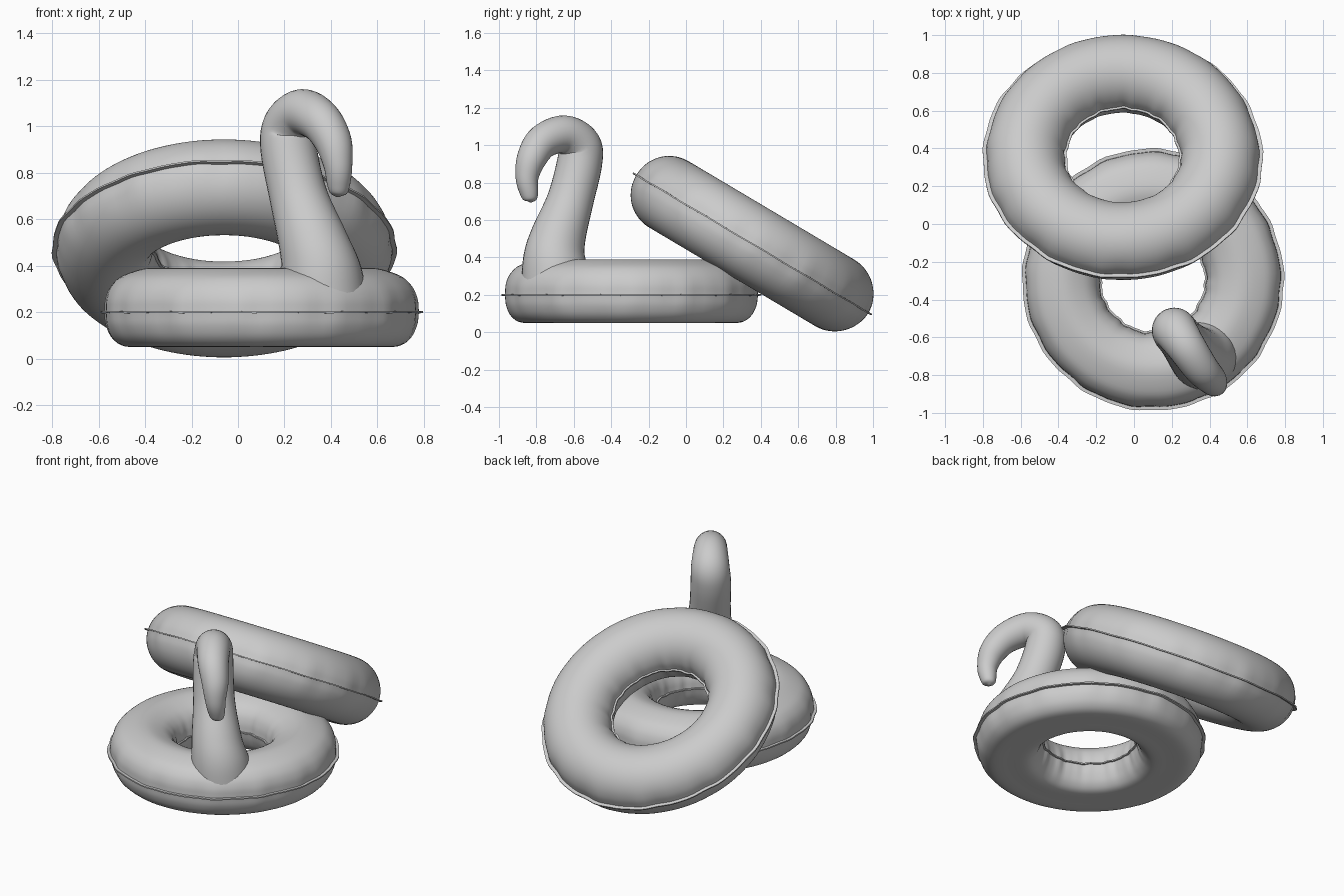
import bpy, bmesh, math
from mathutils import Vector

if "Cube" in bpy.data.objects:
    bpy.data.objects.remove(bpy.data.objects["Cube"])


def spline(pts, steps):
    """Catmull-Rom samples through an open list of points of any dimension."""
    p = [Vector(q) for q in pts]
    p = [2 * p[0] - p[1]] + p + [2 * p[-1] - p[-2]]
    out = []
    for i in range(1, len(p) - 2):
        a, b, c, d = p[i - 1:i + 3]
        for k in range(steps):
            t = k / steps
            out.append(0.5 * (2 * b + (c - a) * t + (2 * a - 5 * b + 4 * c - d) * t * t
                              + (3 * b - a - 3 * c + d) * t ** 3))
    out.append(p[-2])
    return out


def grid_object(name, rows, close_rows):
    """Skin closed loops of points; optionally join last loop to first, else cap ends."""
    bm = bmesh.new()
    vs = [[bm.verts.new(co) for co in row] for row in rows]
    n, m = len(vs), len(vs[0])
    for i in range(n if close_rows else n - 1):
        for j in range(m):
            bm.faces.new((vs[i][j], vs[i][(j + 1) % m],
                          vs[(i + 1) % n][(j + 1) % m], vs[(i + 1) % n][j]))
    if not close_rows:
        bm.faces.new(vs[0])
        bm.faces.new(vs[-1])
    bmesh.ops.recalc_face_normals(bm, faces=bm.faces)
    me = bpy.data.meshes.new(name)
    bm.to_mesh(me)
    bm.free()
    ob = bpy.data.objects.new(name, me)
    bpy.context.collection.objects.link(ob)
    bpy.ops.object.select_all(action='DESELECT')
    ob.select_set(True)
    bpy.context.view_layer.objects.active = ob
    bpy.ops.object.shade_smooth_by_angle(angle=math.radians(50))
    return ob


def ring(name, upper, lower, flange, ripple, segments=120):
    """Revolve upper (outer to inner) and lower (inner to outer) profiles with seam flanges."""
    h = 0.004
    ro, ri = upper[0][0] + flange, upper[-1][0] - flange * 0.6
    prof = [Vector((ro, -h)), Vector((ro, h))] + spline(upper, 4)
    prof += [Vector((ri, h)), Vector((ri, -h))] + spline(lower, 4)
    rows = []
    for s in range(segments):
        a = 2 * math.pi * s / segments
        wave = math.sin(17 * a) + 0.6 * math.sin(29 * a + 1) + 0.5 * math.sin(7 * a + 2)
        row = []
        for r, z in prof:
            near = math.exp(-(z / 0.1) ** 2)
            rr = r + ripple * wave * near
            zz = z + ripple * 0.4 * math.sin(13 * a + 0.5) * near
            row.append((rr * math.cos(a), rr * math.sin(a), zz))
        rows.append(row)
    return grid_object(name, rows, True)


# Floating ring lying flat, with flattened underside
float_ring = ring(
    "bird_float_ring",
    [(0.675, 0.004), (0.67, 0.06), (0.645, 0.115), (0.59, 0.16), (0.475, 0.19),
     (0.37, 0.16), (0.315, 0.115), (0.29, 0.06), (0.283, 0.004)],
    [(0.283, -0.004), (0.297, -0.06), (0.325, -0.115), (0.375, -0.148), (0.475, -0.15),
     (0.585, -0.148), (0.64, -0.115), (0.668, -0.06), (0.675, -0.004)],
    0.018, 0.003)
float_ring.location = (0.1, -0.295, 0.2)

# Plain ring leaning on the first one
R, T = 0.515, 0.206
half = [math.pi * k / 12 for k in range(13)]
arc = [(R + T * math.cos(t), T * math.sin(t)) for t in half]
arc[0] = (arc[0][0], 0.004)
arc[-1] = (arc[-1][0], 0.004)
leaning = ring("leaning_ring", arc, [(r, -z) for r, z in reversed(arc)], 0.02, 0.003)
leaning.location = (-0.06, 0.352, 0.474)
leaning.rotation_euler = (math.radians(-30.7), 0, 0)

# Hooked neck, head and beak: x, y, z, radius
path = spline([
    (0.37, -0.69, 0.24, 0.19), (0.36, -0.70, 0.38, 0.172), (0.325, -0.685, 0.50, 0.15),
    (0.26, -0.62, 0.70, 0.125), (0.218, -0.57, 0.90, 0.121), (0.222, -0.57, 1.0, 0.115),
    (0.28, -0.655, 1.058, 0.102), (0.355, -0.765, 1.02, 0.092), (0.41, -0.825, 0.93, 0.08),
    (0.43, -0.85, 0.83, 0.062), (0.432, -0.84, 0.75, 0.05), (0.43, -0.83, 0.712, 0.036),
    (0.43, -0.828, 0.695, 0.006)], 6)
side = Vector((0.83, 0.55, 0)).normalized()
rows = []
for i, p in enumerate(path):
    tan = (path[min(i + 1, len(path) - 1)] - path[max(i - 1, 0)]).to_3d().normalized()
    nor = tan.cross(side).normalized()
    c, r = p.to_3d(), max(p[3], 0.004)
    rows.append([c + r * (side * math.cos(a) + nor * math.sin(a))
                 for a in (2 * math.pi * k / 32 for k in range(32))])
grid_object("bird_neck_and_head", rows, False)
